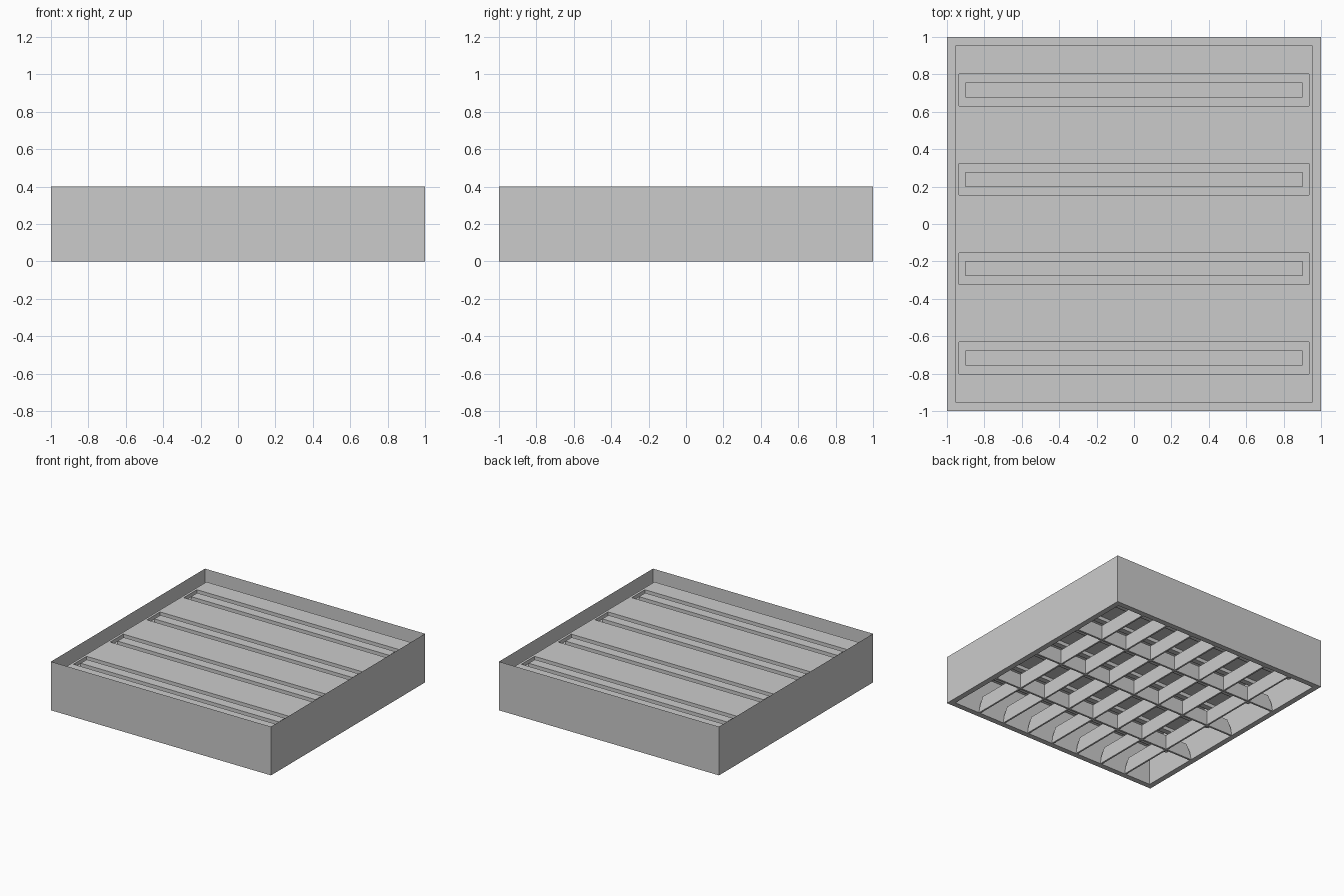
import bpy, bmesh
from mathutils import Matrix, Vector

cube = bpy.data.objects.get("Cube")
if cube:
    bpy.data.objects.remove(cube, do_unlink=True)

HALF, INNER = 1.0, 0.955       # outer shell and inner reflector half widths
HEIGHT, PLATE = 0.40, 0.32     # shell top and reflector top
LOUVRE = 0.12                  # louvre height
GROOVE = 0.03                  # depth of the pressed grooves
BAY = 2 * INNER / 4            # one lamp per bay
CELL = 2 * INNER / 8           # spacing of cross blades
LAMPS = [(i - 1.5) * BAY for i in range(4)]

grey = bpy.data.materials.new("light_grey_metal")
grey.use_nodes = True
grey.diffuse_color = (0.6, 0.6, 0.6, 1)
grey.node_tree.nodes["Principled BSDF"].inputs["Base Color"].default_value = (0.6, 0.6, 0.6, 1)


def finish(name, bm):
    mesh = bpy.data.meshes.new(name)
    bm.to_mesh(mesh)
    bm.free()
    mesh.materials.append(grey)
    obj = bpy.data.objects.new(name, mesh)
    bpy.context.collection.objects.link(obj)


def box(half, height):
    bm = bmesh.new()
    bmesh.ops.create_cube(bm, size=1)
    bmesh.ops.transform(bm, verts=bm.verts, matrix=Matrix.Translation((0, 0, height / 2))
                        @ Matrix.Diagonal((2 * half, 2 * half, height, 1)))
    bm.normal_update()
    return bm


def facing(bm, sign):
    return [f for f in bm.faces if f.normal.z * sign > 0.9]


def louvre(name, axis, offset, thickness):
    """Upright plate along x or y, with ends curving in toward the top."""
    ends = [(INNER, 0), (INNER - 0.012, LOUVRE * 0.5), (INNER - 0.045, LOUVRE)]
    outline = ends + [(-a, z) for a, z in reversed(ends)]
    bm = bmesh.new()
    rings = []
    for side in (-0.5, 0.5):
        across = offset + side * thickness
        rings.append([bm.verts.new((a, across, z) if axis == "x" else (across, a, z))
                      for a, z in outline])
    n = len(outline)
    for i in range(n):
        j = (i + 1) % n
        bm.faces.new((rings[0][i], rings[0][j], rings[1][j], rings[1][i]))
    for ring in rings:
        bm.faces.new(ring)
    bmesh.ops.recalc_face_normals(bm, faces=bm.faces)
    finish(name, bm)


# Outer shell: open top, with a narrow flange round the bottom opening
bm = box(HALF, HEIGHT)
bmesh.ops.delete(bm, geom=facing(bm, 1), context="FACES")
base = facing(bm, -1)
bmesh.ops.inset_region(bm, faces=base, thickness=HALF - INNER, use_even_offset=True)
bmesh.ops.delete(bm, geom=base, context="FACES")
finish("outer_shell", bm)

# Inner reflector: open bottom, with a shallow groove round each lamp mount
bm = box(INNER, PLATE)
bmesh.ops.delete(bm, geom=facing(bm, -1), context="FACES")
cuts = [(Vector((0, 1, 0)), y + s * w) for y in LAMPS for s in (-1, 1) for w in (0.04, 0.085)]
cuts += [(Vector((1, 0, 0)), s * x) for s in (-1, 1) for x in (0.90, 0.935)]
for normal, offset in cuts:
    top = facing(bm, 1)
    edges = {e for f in top for e in f.edges}
    verts = {v for f in top for v in f.verts}
    bmesh.ops.bisect_plane(bm, geom=top + list(edges) + list(verts),
                           plane_co=normal * offset, plane_no=normal)
    bm.normal_update()


def in_groove(face):
    c = face.calc_center_median()
    d = min(abs(c.y - y) for y in LAMPS)
    return d < 0.085 and abs(c.x) < 0.935 and (d > 0.04 or abs(c.x) > 0.90)


groove = [f for f in facing(bm, 1) if in_groove(f)]
new = bmesh.ops.extrude_face_region(bm, geom=groove)["geom"]
bmesh.ops.translate(bm, vec=(0, 0, -GROOVE),
                    verts=[g for g in new if isinstance(g, bmesh.types.BMVert)])
old = [f for f in groove if f.is_valid]
if old:
    bmesh.ops.delete(bm, geom=old, context="FACES")
finish("inner_reflector", bm)

# Lengthwise louvres between the bays, crossed by thinner blades
for i in (-1, 0, 1):
    louvre("lengthwise_louvre", "x", i * BAY, 0.016)
for i in range(-3, 4):
    louvre("cross_blade", "y", i * CELL, 0.014)

# Lamp tubes
for y in LAMPS:
    bm = bmesh.new()
    bmesh.ops.create_cone(bm, cap_ends=True, segments=16, radius1=0.04, radius2=0.04, depth=1.86,
                          matrix=Matrix.Translation((0, y, 0.205)) @ Matrix.Rotation(1.5708, 4, "Y"))
    for f in bm.faces:
        f.smooth = len(f.verts) == 4
    finish("lamp_tube", bm)
